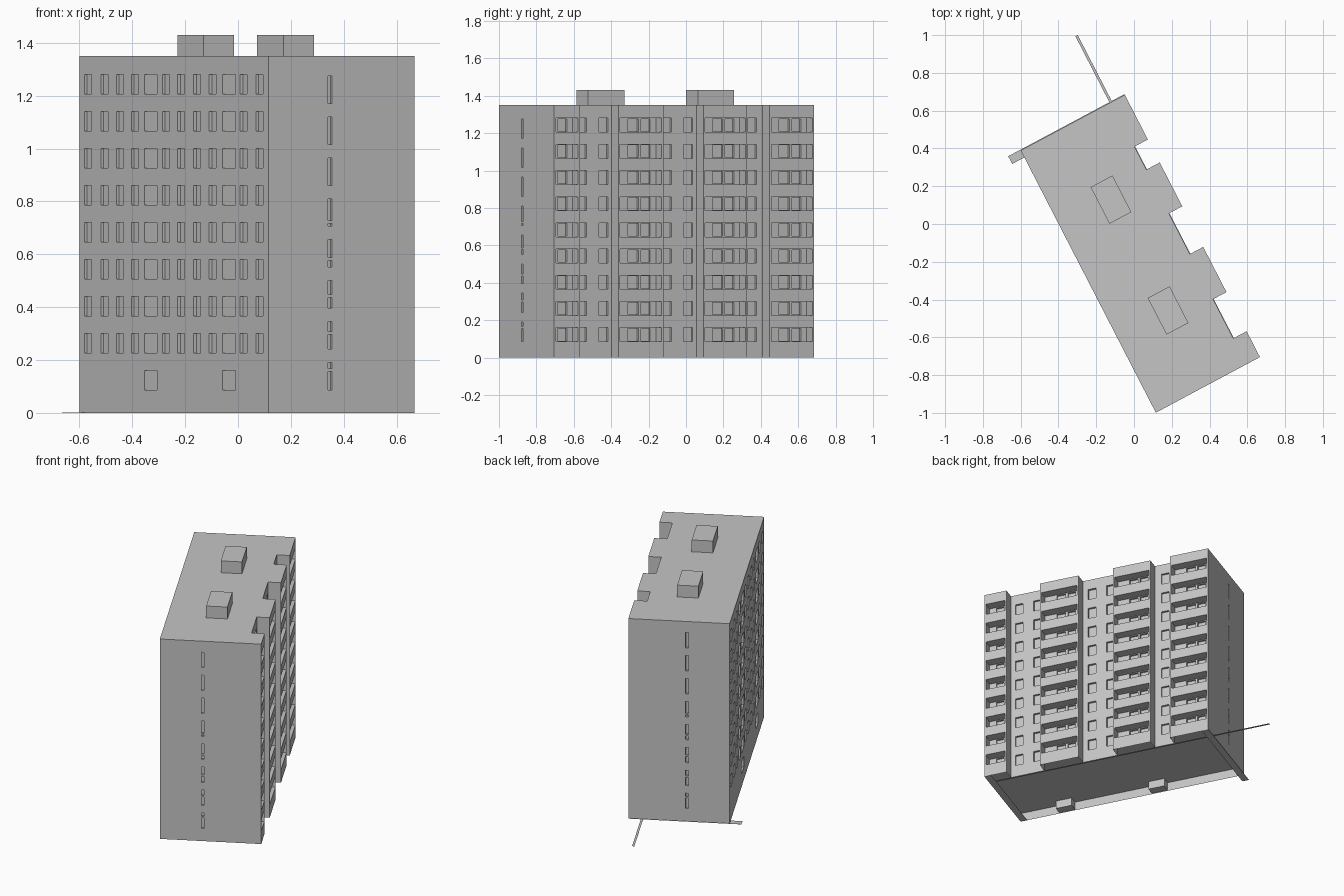
import bpy, bmesh, math
from mathutils import Vector, Matrix

cube = bpy.data.objects.get("Cube")
if cube:
    bpy.data.objects.remove(cube)

# One concrete grey for the whole block
grey = bpy.data.materials.new("concrete grey")
grey.use_nodes = True
colour = (0.56, 0.56, 0.56, 1)
grey.diffuse_color = colour
grey.node_tree.nodes["Principled BSDF"].inputs["Base Color"].default_value = colour

# Plan frame: x across the block, y along it; the plot is slightly off square
ACROSS, ALONG = math.radians(28.1), math.radians(27.25)
PLAN = Matrix(((math.cos(ACROSS), -math.sin(ALONG), 0, 0.1155),
               (math.sin(ACROSS), math.cos(ALONG), 0, -0.999),
               (0, 0, 1, 0), (0, 0, 0, 1)))
WIDTH, LENGTH, HEIGHT, RECESS = 0.625, 1.562, 1.35, 0.545
CEILING = 0.06
ROWS = [(0.086 + 0.14 * k, 0.16 + 0.14 * k) for k in range(9)]


def finish(name, bm):
    bmesh.ops.remove_doubles(bm, verts=bm.verts, dist=0.0001)
    bm.transform(PLAN)
    mesh = bpy.data.meshes.new(name)
    bm.to_mesh(mesh)
    bm.free()
    mesh.materials.append(grey)
    obj = bpy.data.objects.new(name, mesh)
    bpy.context.scene.collection.objects.link(obj)


def box(name, x0, x1, y0, y1, z0, z1):
    bm = bmesh.new()
    size = Matrix.Diagonal((x1 - x0, y1 - y0, z1 - z0, 1))
    mid = Matrix.Translation(((x0 + x1) / 2, (y0 + y1) / 2, (z0 + z1) / 2))
    bmesh.ops.create_cube(bm, size=1, matrix=mid @ size)
    finish(name, bm)


def quad(bm, *corners):
    bm.faces.new([bm.verts.new((p.x, p.y, z)) for p, z in corners])


def facade(bm, p, q, z0, z1, cols=(), rows=(), depth=None, inner=None):
    """Wall from p to q, with openings set back where columns meet rows."""
    run = (q - p).normalized()
    out = Vector((run.y, -run.x))
    us = [0] + [u for c in sorted(cols) for u in c] + [(q - p).length]
    vs = [z0] + [v for r in sorted(rows) for v in r] + [z1]
    for i in range(len(us) - 1):
        for j in range(len(vs) - 1):
            a, b = p + run * us[i], p + run * us[i + 1]
            lo, hi = vs[j], vs[j + 1]
            d = depth(i // 2, j // 2) if i % 2 and j % 2 else 0
            if not d:
                quad(bm, (a, lo), (b, lo), (b, hi), (a, hi))
                continue
            c, e = a - out * d, b - out * d
            quad(bm, (a, lo), (b, lo), (e, lo), (c, lo))
            quad(bm, (c, hi), (e, hi), (b, hi), (a, hi))
            quad(bm, (a, lo), (c, lo), (c, hi), (a, hi))
            quad(bm, (e, lo), (b, lo), (b, hi), (e, hi))
            if inner:
                inner(bm, c, e, lo, hi)
            else:
                quad(bm, (c, lo), (e, lo), (e, hi), (c, hi))


def balcony_back(bm, a, b, lo, hi):
    """Rear wall of a balcony with its windows."""
    w = (b - a).length
    spans = [(0.33, 0.58), (0.64, 0.86)] if w > 0.2 else [(0.35, 0.75)]
    facade(bm, a, b, lo, hi, [(w * s, w * e) for s, e in spans],
           [(lo + 0.004, hi - 0.004)], lambda i, j: 0.015)


def end_slots():
    """Tall stair slots, split by the floor bands they cross."""
    spans = []
    for i in range(8):
        top = 1.275 - 0.155 * i
        bottom = top - 0.104
        for k in range(5):
            band = 0.162 + 0.14 * k
            if bottom + 0.01 < band < top - 0.01:
                spans.append((bottom, band - 0.005))
                bottom = band + 0.005
        spans.append((bottom, top))
    return spans


walls = bmesh.new()

# End walls with stair slots
slot = 0.264
for a, b, mid in ((Vector((0, 0)), Vector((WIDTH, 0)), slot),
                  (Vector((WIDTH, LENGTH)), Vector((0, LENGTH)), WIDTH - slot)):
    facade(walls, a, b, 0, HEIGHT, [(mid - 0.0085, mid + 0.0085)],
           end_slots(), lambda i, j: 0.012)

# Long entrance wall: narrow windows and two deep stair bays with doors
narrow = [0.075, 0.207, 0.462, 0.590, 0.722, 0.849, 1.105, 1.228, 1.356, 1.492]
stairs = [0.326, 0.973]
columns = sorted([(LENGTH - m - 0.029, LENGTH - m + 0.029) for m in narrow] +
                 [(LENGTH - m - 0.053, LENGTH - m + 0.053) for m in stairs])
wide = [c[1] - c[0] > 0.08 for c in columns]
facade(walls, Vector((0, LENGTH)), Vector((0, 0)), 0, HEIGHT, columns, ROWS,
       lambda i, j: 0.06 if wide[i] else (0.012 if j else 0))

# Balcony side: projecting bays and set-back walls between them
bays = [(0, 0.154), (0.387, 0.656), (0.898, 1.159), (1.296, LENGTH)]
window_mids = [(0.210, 0.339), (0.720, 0.848), (1.231,)]
outline = [Vector((0, 0))]
for n, (s, e) in enumerate(bays):
    a, b = Vector((WIDTH, s)), Vector((WIDTH, e))
    facade(walls, a, b, 0, HEIGHT, [(0.01, e - s - 0.01)], ROWS,
           lambda i, j: 0.065, balcony_back)
    if n:
        outline.append(Vector((RECESS, s)))
        facade(walls, Vector((RECESS, s)), a, 0, HEIGHT)
    outline += [a, b]
    if n < 3:
        c, d = Vector((RECESS, e)), Vector((RECESS, bays[n + 1][0]))
        outline.append(c)
        facade(walls, b, c, 0, HEIGHT)
        facade(walls, c, d, 0, HEIGHT,
               [(m - e - 0.027, m - e + 0.027) for m in window_mids[n]],
               ROWS, lambda i, j: 0.015)
outline.append(Vector((0, LENGTH)))
finish("building_walls", walls)

# Roof and raised underside
for name, z, ring in (("roof_slab", HEIGHT, outline),
                      ("underside_slab", CEILING, outline[::-1])):
    bm = bmesh.new()
    bm.faces.new([bm.verts.new((p.x, p.y, z)) for p in ring])
    finish(name, bm)

# Door steps behind the entrance wall
for name, m in zip(("front_door_step", "back_door_step"), stairs):
    box(name, 0.001, 0.06, m - 0.055, m + 0.055, 0.005, CEILING)

# Rooftop plant rooms
for name, s in (("front_roof_room", 0.338), ("back_roof_room", 0.998)):
    box(name, 0.24, 0.371, s, s + 0.218, HEIGHT, 1.43)

# Ground strips
box("front_ground_strip", 0, WIDTH, 0, 0.046, 0, 0.001)
box("back_ground_strip", -0.073, WIDTH, LENGTH - 0.042, LENGTH + 0.004, 0, 0.001)
box("long_ground_strip", 0.534, 0.548, 0, 1.959, 0, 0.001)
